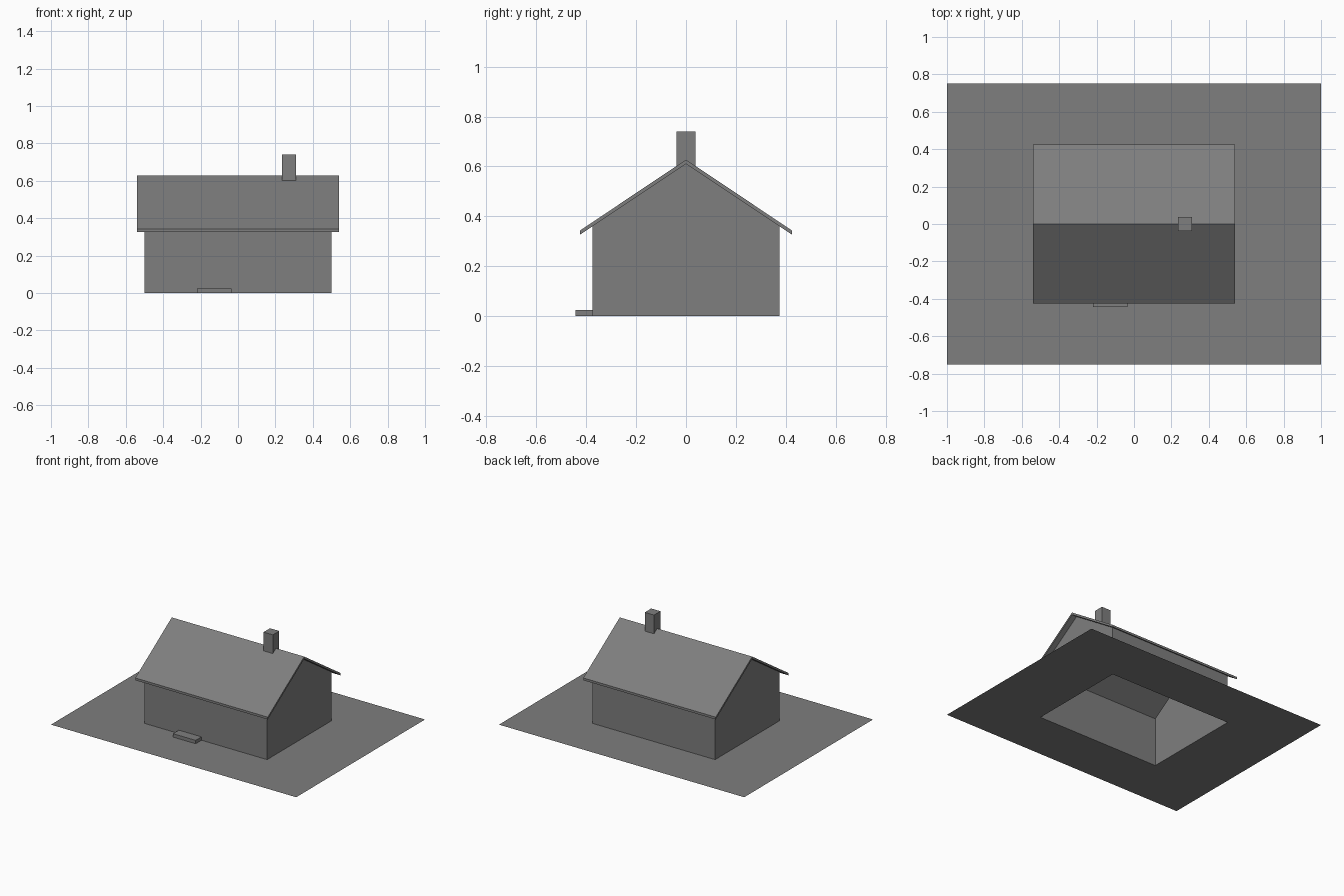
import bpy
import bmesh

cube = bpy.data.objects.get("Cube")
if cube:
    bpy.data.objects.remove(cube, do_unlink=True)

# One plain grey for everything
grey = bpy.data.materials.new("plain grey")
grey.use_nodes = True
colour = (0.21, 0.21, 0.21, 1)
grey.diffuse_color = colour
grey.node_tree.nodes["Principled BSDF"].inputs["Base Color"].default_value = colour


def finish(name, bm):
    mesh = bpy.data.meshes.new(name)
    bm.to_mesh(mesh)
    bm.free()
    mesh.materials.append(grey)
    obj = bpy.data.objects.new(name, mesh)
    bpy.context.collection.objects.link(obj)
    return obj


def prism(name, profile, x0, x1, drop=None):
    """Sweep a closed (y, z) profile along x, leaving out faces picked by drop."""
    bm = bmesh.new()
    ends = [[bm.verts.new((x, y, z)) for y, z in profile] for x in (x0, x1)]
    for end in ends:
        bm.faces.new(end)
    a, b = ends
    n = len(profile)
    for i in range(n):
        j = (i + 1) % n
        bm.faces.new((a[i], a[j], b[j], b[i]))
    bmesh.ops.recalc_face_normals(bm, faces=bm.faces[:])
    if drop:
        unwanted = [f for f in bm.faces if drop(f.normal)]
        bmesh.ops.delete(bm, geom=unwanted, context='FACES')
    return finish(name, bm)


# Main dimensions
half_length, half_depth = 0.5, 0.375
peak, slope, thickness = 0.61, 0.668, 0.017
eave = 0.425


def under(y):
    return peak - slope * abs(y)


def over(y):
    return under(y) + thickness


# Ground sheet, open beneath the house
bm = bmesh.new()
corners = [(-1, -1), (1, -1), (1, 1), (-1, 1)]
outer = [bm.verts.new((x, y * 0.75, 0)) for x, y in corners]
inner = [bm.verts.new((x * half_length, y * half_depth, 0)) for x, y in corners]
for i in range(4):
    j = (i + 1) % 4
    bm.faces.new((outer[i], outer[j], inner[j], inner[i]))
finish("ground", bm)

# Gabled walls, hollow with no floor
wall_top = under(half_depth)
prism("walls",
      [(-half_depth, 0), (half_depth, 0), (half_depth, wall_top), (0, peak), (-half_depth, wall_top)],
      -half_length, half_length, lambda n: abs(n.z) > 0.1)

# Roof slab with upright eave edges
prism("roof",
      [(-eave, under(eave)), (0, peak), (eave, under(eave)),
       (eave, over(eave)), (0, over(0)), (-eave, over(eave))],
      -0.54, 0.54)

# Chimney sitting astride the ridge
c = 0.0375
prism("chimney", [(-c, over(c)), (0, over(0)), (c, over(c)), (c, 0.74), (-c, 0.74)],
      0.235, 0.31, lambda n: n.z < -0.1)

# Front doorstep
prism("doorstep", [(-0.443, 0), (-half_depth, 0), (-half_depth, 0.025), (-0.443, 0.025)],
      -0.22, -0.035, lambda n: n.z < -0.5 or n.y > 0.5)
